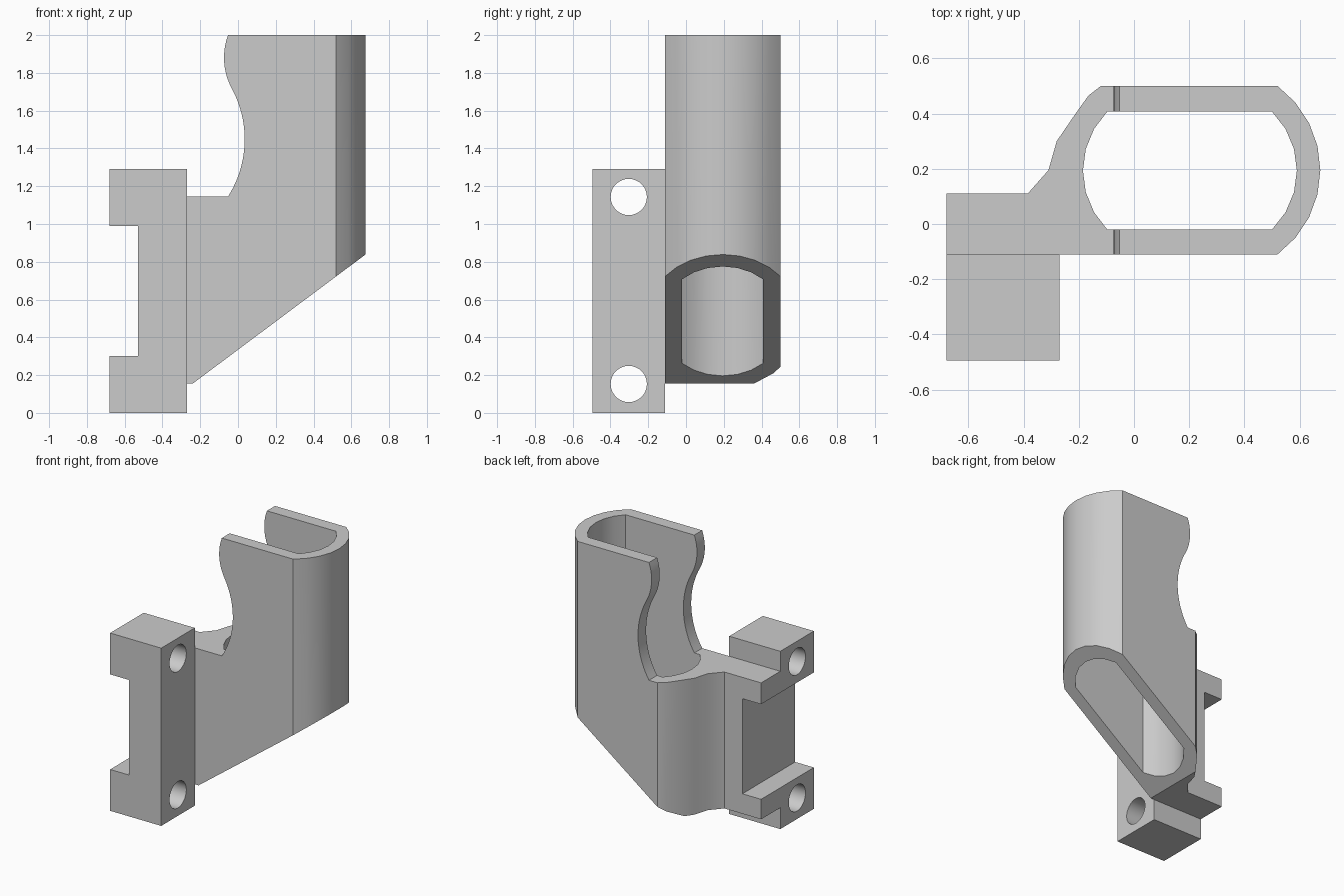
import bpy, bmesh, math
from mathutils import Vector

if "Cube" in bpy.data.objects:
    bpy.data.objects.remove(bpy.data.objects["Cube"], do_unlink=True)

grey = bpy.data.materials.new("plain grey")
grey.use_nodes = True
grey.diffuse_color = (0.6, 0.6, 0.6, 1)
grey.node_tree.nodes["Principled BSDF"].inputs["Base Color"].default_value = (0.6, 0.6, 0.6, 1)


def arc(a, b, c, n):
    """Points on the circle from a through b to c, both ends included."""
    a, b, c = Vector(a), Vector(b), Vector(c)
    u, v = b - a, c - a
    d = 2 * (u.x * v.y - u.y * v.x)
    centre = a + Vector((v.y * u.dot(u) - u.y * v.dot(v),
                         u.x * v.dot(v) - v.x * u.dot(u))) / d
    start = a - centre
    sweep = math.atan2(start.x * (c - centre).y - start.y * (c - centre).x,
                       start.dot(c - centre))
    r = start.length
    t0 = math.atan2(start.y, start.x)
    return [(centre.x + r * math.cos(t0 + sweep * i / n),
             centre.y + r * math.sin(t0 + sweep * i / n)) for i in range(n + 1)]


def prism(name, points, axis, low, high):
    """Extrude a closed profile along one axis."""
    place = {"x": lambda p: (low, p[0], p[1]),
             "y": lambda p: (p[0], low, p[1]),
             "z": lambda p: (p[0], p[1], low)}[axis]
    bm = bmesh.new()
    face = bm.faces.new([bm.verts.new(place(p)) for p in points])
    out = bmesh.ops.extrude_face_region(bm, geom=[face])
    step = Vector([high - low if k == axis else 0 for k in "xyz"])
    bmesh.ops.translate(bm, vec=step,
                        verts=[g for g in out["geom"] if isinstance(g, bmesh.types.BMVert)])
    bmesh.ops.recalc_face_normals(bm, faces=bm.faces)
    mesh = bpy.data.meshes.new(name)
    bm.to_mesh(mesh)
    bm.free()
    mesh.materials.append(grey)
    obj = bpy.data.objects.new(name, mesh)
    bpy.context.collection.objects.link(obj)
    return obj


def combine(obj, tool, operation):
    """Apply a boolean and throw the tool away."""
    tool.hide_render = True
    mod = obj.modifiers.new("cut", "BOOLEAN")
    mod.operation, mod.object, mod.solver = operation, tool, "EXACT"
    activate(obj)
    bpy.ops.object.modifier_apply(modifier=mod.name)
    bpy.data.objects.remove(tool, do_unlink=True)


def activate(obj):
    bpy.ops.object.select_all(action="DESELECT")
    obj.select_set(True)
    bpy.context.view_layer.objects.active = obj


# Sleeve with its arm: plan outline trimmed by the side profile
plan = [(-0.68, -0.11)]
plan += arc((0.52, -0.11), (0.675, 0.195), (0.52, 0.5), 8)
plan += [(-0.12, 0.5), (-0.165, 0.465), (-0.215, 0.395), (-0.28, 0.3),
         (-0.31, 0.195), (-0.385, 0.11), (-0.68, 0.11)]
sleeve = prism("sleeve_and_arm", plan, "z", -0.1, 2.2)

# Side profile: sloped base, scooped mouth and rear notch
side = [(-0.8, 0.155), (-0.24, 0.155), (0.8, 0.932), (0.8, 2)]
side += arc((-0.053, 2), (-0.074, 1.87), (-0.037, 1.725), 10)
side += arc((-0.037, 1.725), (0.035, 1.43), (-0.053, 1.145), 20)[1:]
side += [(-0.8, 1.145), (-0.8, 0.99), (-0.53, 0.99), (-0.53, 0.3), (-0.8, 0.3)]
combine(sleeve, prism("side_trim", side, "y", -1, 1), "INTERSECT")

# Bore running right through the sleeve
bore = arc((0.5, -0.02), (0.59, 0.195), (0.5, 0.407), 6)
bore += arc((-0.097, 0.407), (-0.185, 0.195), (-0.097, -0.02), 6)
combine(sleeve, prism("bore", bore, "z", -1, 3), "DIFFERENCE")

# Mounting block with two screw holes
block_side = [(-0.68, 0), (-0.27, 0), (-0.27, 1.29), (-0.68, 1.29),
              (-0.68, 0.99), (-0.53, 0.99), (-0.53, 0.3), (-0.68, 0.3)]
block = prism("mounting_block", block_side, "y", -0.495, -0.11)
for z in (0.153, 1.143):
    ring = [(-0.303 + 0.096 * math.cos(math.tau * i / 32),
             z + 0.096 * math.sin(math.tau * i / 32)) for i in range(32)]
    combine(block, prism("screw_hole", ring, "x", -1, 1), "DIFFERENCE")

for obj in (sleeve, block):
    activate(obj)
    bpy.ops.object.shade_smooth_by_angle(angle=math.radians(30))
